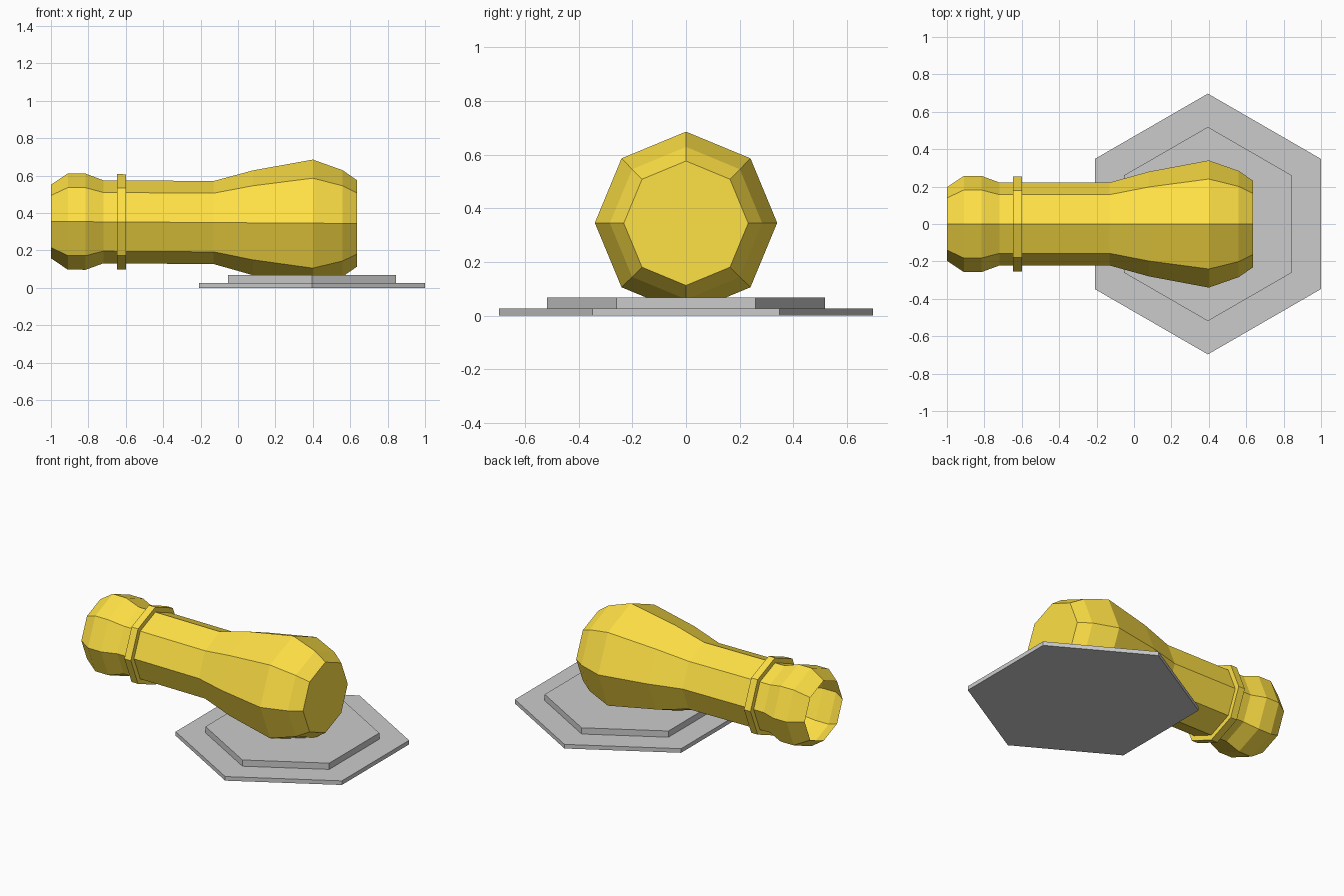
import bpy, bmesh
from math import cos, sin, pi

if "Cube" in bpy.data.objects:
    bpy.data.objects.remove(bpy.data.objects["Cube"])

gold = bpy.data.materials.new("gold")
gold.diffuse_color = (1.0, 0.75, 0.06, 1)
gold.use_nodes = True
gold.node_tree.nodes["Principled BSDF"].inputs["Base Color"].default_value = gold.diffuse_color

SIDES = 8


def axis_z(x):
    # slightly tilted axis of the lying bottle
    return 0.355 - 0.0065 * (x + 1)


def finish(name, bm, material=None):
    bmesh.ops.recalc_face_normals(bm, faces=bm.faces)
    mesh = bpy.data.meshes.new(name)
    bm.to_mesh(mesh)
    bm.free()
    if material:
        mesh.materials.append(material)
    obj = bpy.data.objects.new(name, mesh)
    bpy.context.collection.objects.link(obj)
    return obj


def lathe_x(name, profile, cap_end=False, closed=False):
    # eight-sided sweep of (x, radius) points around the lying axis
    bm = bmesh.new()
    rings = []
    for x, r in profile:
        rings.append([bm.verts.new((x, r * cos(2 * pi * i / SIDES),
                                    axis_z(x) + r * sin(2 * pi * i / SIDES)))
                      for i in range(SIDES)])
    pairs = list(zip(rings, rings[1:]))
    if closed:
        pairs.append((rings[-1], rings[0]))
    for a, b in pairs:
        for i in range(SIDES):
            j = (i + 1) % SIDES
            bm.faces.new((a[i], a[j], b[j], b[i]))
    if cap_end:
        bm.faces.new(rings[-1])
    return finish(name, bm, gold)


def hex_plate(name, x, radius, z0, z1):
    # six-sided plate with corners pointing along y
    bm = bmesh.new()
    verts = [bm.verts.new((x + radius * sin(pi * i / 3), radius * cos(pi * i / 3), z0))
             for i in range(6)]
    face = bm.faces.new(verts)
    top = bmesh.ops.extrude_face_region(bm, geom=[face], use_keep_orig=True)
    moved = [g for g in top["geom"] if isinstance(g, bmesh.types.BMVert)]
    bmesh.ops.translate(bm, verts=moved, vec=(0, 0, z1 - z0))
    return finish(name, bm)


# bottle body: open mouth at the left, closed bottom at the right
lathe_x("bottle_body", [(-1.0, 0.197), (-0.91, 0.257), (-0.815, 0.257), (-0.72, 0.222),
                        (-0.13, 0.222), (0.08, 0.28), (0.40, 0.34),
                        (0.56, 0.284), (0.635, 0.232)], cap_end=True)

# raised band round the neck
lathe_x("neck_band", [(-0.647, 0.215), (-0.647, 0.255), (-0.60, 0.255), (-0.60, 0.215)],
        closed=True)

# stepped hexagonal base
hex_plate("base_lower", 0.395, 0.697, 0.0, 0.027)
hex_plate("base_upper", 0.395, 0.519, 0.027, 0.068)
